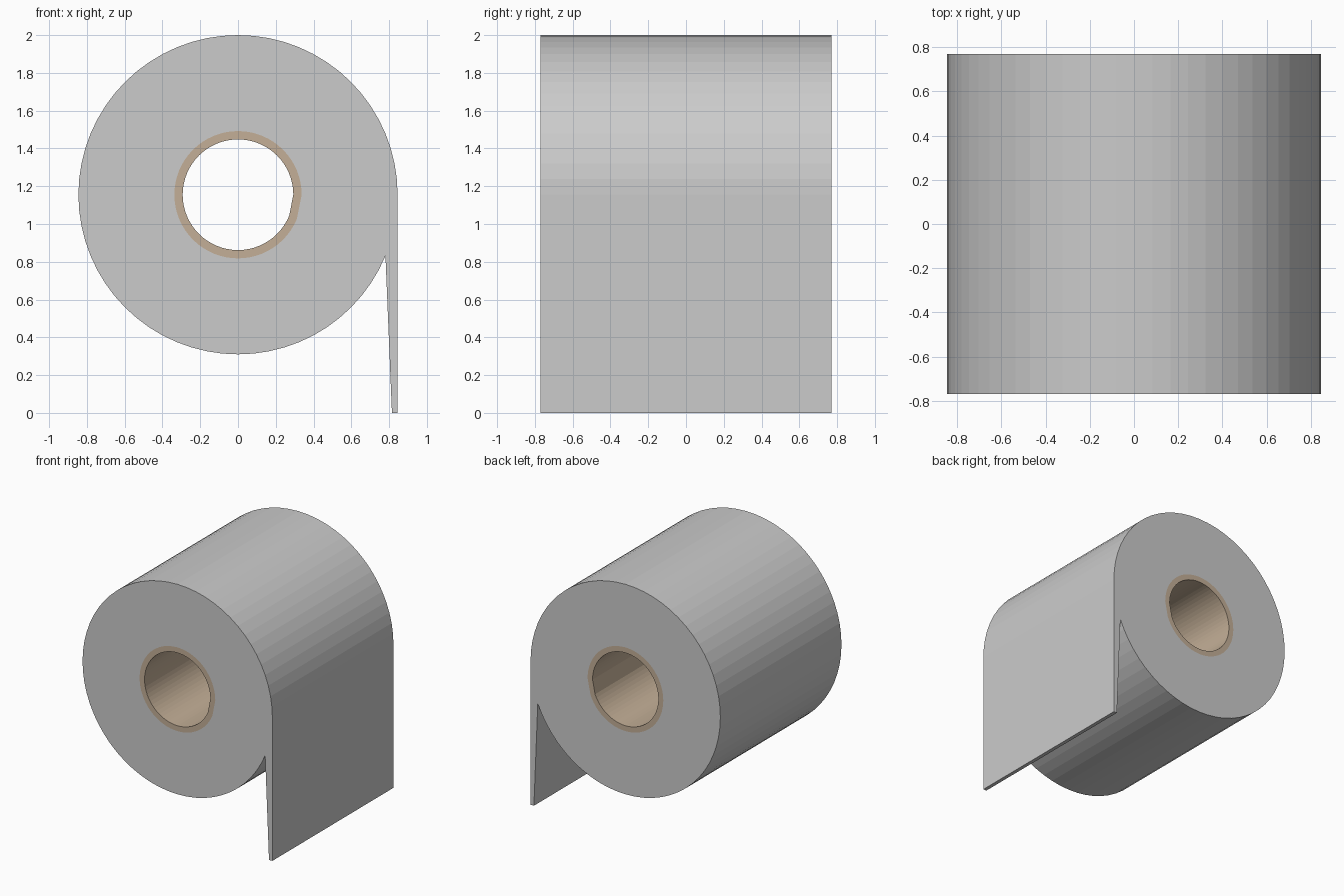
import bpy
import math

if "Cube" in bpy.data.objects:
    bpy.data.objects.remove(bpy.data.objects["Cube"])

HALF_WIDTH = 0.77
CENTER_Z = 1.155
STEPS = 64          # sides of the full circle
KEPT = 61           # points kept; the gap at lower right is where the tail leaves


def ring(radius):
    """Points of the roll's circle in x, z, leaving out the gap."""
    return [(radius * math.cos(2 * math.pi * i / STEPS),
             CENTER_Z + radius * math.sin(2 * math.pi * i / STEPS))
            for i in range(KEPT)]


def tube(name, inner, outer, wall, extra=()):
    """Two flat ends between the loops, plus the one visible wall.
    extra: points hung on the outer loop's gap to form the tail."""
    flat = inner + outer + list(extra)
    m = len(flat)
    verts = [(x, -HALF_WIDTH, z) for x, z in flat]
    verts += [(x, HALF_WIDTH, z) for x, z in flat]
    n = KEPT
    caps = [(i, n + i, n + (i + 1) % n, (i + 1) % n) for i in range(n)]
    inside = list(range(n))
    outside = list(range(n, m))
    if extra:
        caps.append((2 * n - 1, *range(2 * n, m), n))
    faces = list(caps)
    faces += [tuple(v + m for v in reversed(f)) for f in caps]
    loop = outside if wall == "outer" else inside[::-1]
    for a, b in zip(loop, loop[1:] + loop[:1]):
        faces.append((b, a, a + m, b + m))
    mesh = bpy.data.meshes.new(name)
    mesh.from_pydata(verts, [], faces)
    mesh.update()
    obj = bpy.data.objects.new(name, mesh)
    bpy.context.collection.objects.link(obj)
    return obj


# Paper roll with the loose sheet hanging down at the right
tube("paper_roll", ring(0.337), ring(0.845), "outer",
     extra=[(0.815, 0.0), (0.845, 0.0)])

# Cardboard core
core = tube("cardboard_core", ring(0.293), ring(0.337), "inner")
brown = bpy.data.materials.new("cardboard")
brown.diffuse_color = (0.55, 0.43, 0.31, 1)
brown.use_nodes = True
brown.node_tree.nodes["Principled BSDF"].inputs["Base Color"].default_value = brown.diffuse_color
core.data.materials.append(brown)
